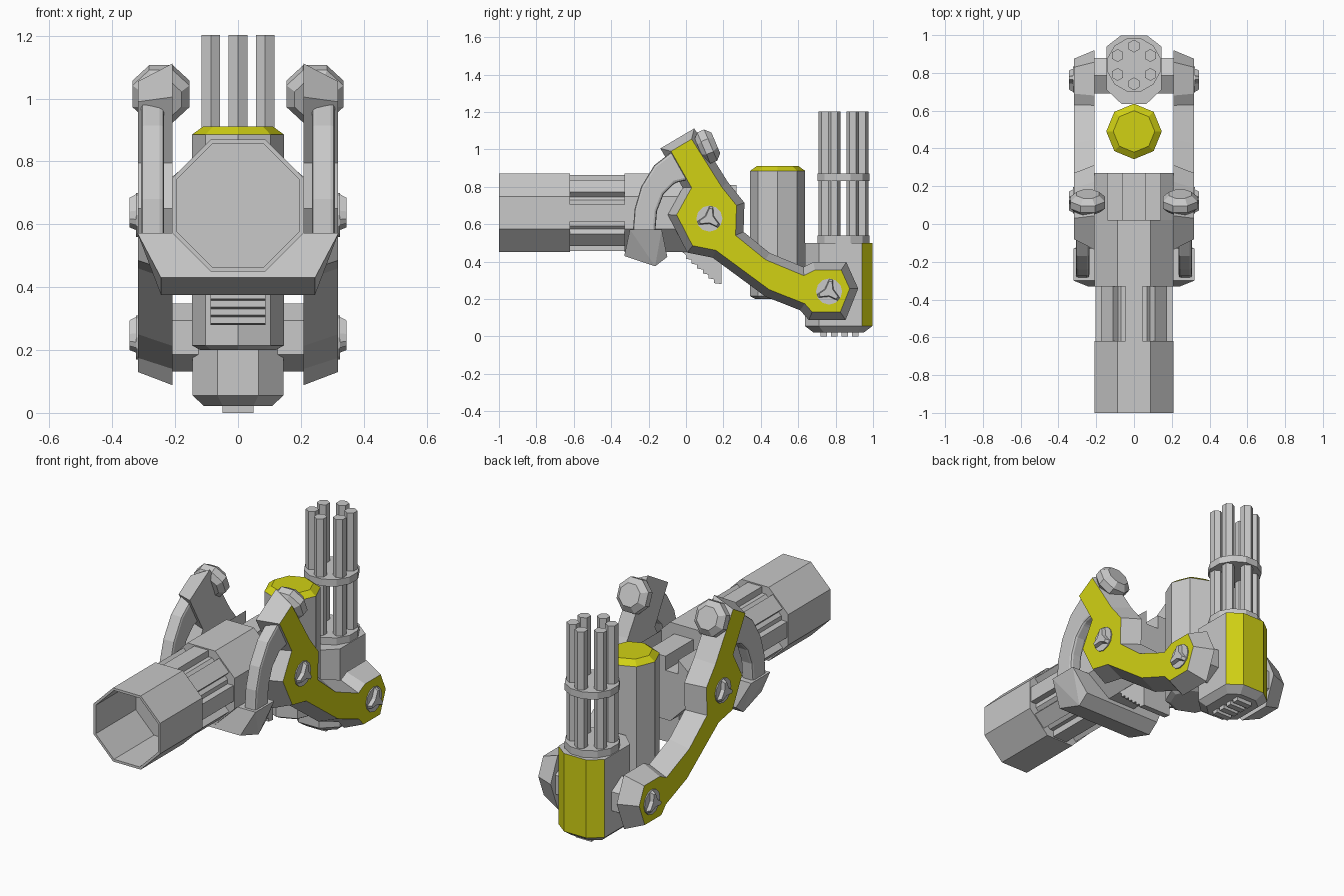
import bpy, bmesh
from math import sin, cos, pi
from mathutils import Vector

cube = bpy.data.objects.get("Cube")
if cube:
    bpy.data.objects.remove(cube, do_unlink=True)


def material(name, colour):
    m = bpy.data.materials.new(name)
    m.use_nodes = True
    m.diffuse_color = colour
    m.node_tree.nodes["Principled BSDF"].inputs["Base Color"].default_value = colour
    return m


GREY = material("light grey", (0.58, 0.58, 0.58, 1))
YELLOW = material("mustard yellow", (0.64, 0.64, 0.007, 1))


def finish(name, bm, painted=None, base=GREY):
    """Turn a bmesh into an object; faces passing the painted rule become yellow."""
    bmesh.ops.recalc_face_normals(bm, faces=bm.faces)
    bm.normal_update()
    if painted:
        for f in bm.faces:
            f.material_index = int(painted(f))
    mesh = bpy.data.meshes.new(name)
    bm.to_mesh(mesh)
    bm.free()
    mesh.materials.append(base)
    if painted:
        mesh.materials.append(YELLOW)
    ob = bpy.data.objects.new(name, mesh)
    bpy.context.collection.objects.link(ob)
    return ob


def loft(name, rings, painted=None, base=GREY):
    """Skin equal-length rings of points and cap both ends."""
    bm = bmesh.new()
    loops = [[bm.verts.new(p) for p in ring] for ring in rings]
    n = len(loops[0])
    for a, b in zip(loops, loops[1:]):
        for i in range(n):
            j = (i + 1) % n
            bm.faces.new((a[i], a[j], b[j], b[i]))
    bm.faces.new(loops[0])
    bm.faces.new(loops[-1])
    return finish(name, bm, painted, base)


def lathe(name, profile, sides, centre, axis, phase=0.0, painted=None, base=GREY):
    """Profile of (radius, height) turned around an axis."""
    turn = Vector(axis).to_track_quat("Z", "Y")
    rings = []
    for r, h in profile:
        ring = []
        for k in range(sides):
            a = phase + 2 * pi * k / sides
            ring.append(Vector(centre) + turn @ Vector((r * cos(a), r * sin(a), h)))
        rings.append(ring)
    return loft(name, rings, painted, base)


def hull(name, points):
    bm = bmesh.new()
    for p in points:
        bm.verts.new(p)
    bmesh.ops.convex_hull(bm, input=bm.verts)
    return finish(name, bm)


def box(name, lo, hi):
    return hull(name, [(x, y, z) for x in (lo[0], hi[0])
                       for y in (lo[1], hi[1]) for z in (lo[2], hi[2])])


def grow(points, d):
    """Mitred outward offset of a clockwise outline."""
    pts = [Vector(p) for p in points]
    out = []
    for i, p in enumerate(pts):
        e1 = (p - pts[i - 1]).normalized()
        e2 = (pts[(i + 1) % len(pts)] - p).normalized()
        n1, n2 = Vector((-e1.y, e1.x)), Vector((-e2.y, e2.x))
        out.append(p + (n1 + n2) * d / (1 + n1.dot(n2)))
    return out


# Main cannon: hollow muzzle, ribbed neck, body
BORE = (0, 0, 0.66)
OCT = pi / 8
lathe("muzzle", [(0.227, -0.62), (0.227, -1), (0.212, -1), (0.212, -0.64)],
      8, BORE, (0, 1, 0), OCT)
lathe("neck_core", [(0.18, -0.64), (0.18, -0.3)], 8, BORE, (0, 1, 0), OCT)
for k in range(8):
    a = k * pi / 4
    out, side = Vector((cos(a), 0, sin(a))), Vector((-sin(a), 0, cos(a)))
    hull(f"neck_rib_{k + 1}", [Vector(BORE) + out * r + side * s + Vector((0, y, 0))
                               for r in (0.14, 0.203) for s in (-0.045, 0.045)
                               for y in (-0.63, -0.31)])
lathe("cannon_body", [(0.227, -0.33), (0.227, 0.02)], 8, BORE, (0, 1, 0), OCT)

# Rear of the body, with two long grooves along the top
half = [(0.06, 0.81), (0.06, 0.73), (0.14, 0.73), (0.14, 0.81),
        (0.21, 0.75), (0.21, 0.57), (0.09, 0.45)]
outline = half + [(-x, z) for x, z in reversed(half)]
loft("body_rear", [[(x, y, z) for x, z in outline] for y in (0.02, 0.27)])

# Stepped grip under the body
steps = [(0.19, 0.46), (0.19, 0.28)]
for k in range(6):
    y, z = 0.15 - 0.03 * k, 0.285 + 0.026 * k
    steps += [(y, z), (y, z + 0.02)]
steps.append((-0.03, 0.46))
loft("stepped_grip", [[(x, y, z) for y, z in steps] for x in (-0.088, 0.088)])

# Wedge-shaped bumper below the cannon
hull("bumper", [(s * x, y, z) for s in (-1, 1) for x, y, z in (
    (0.245, -0.33, 0.43), (0.245, -0.165, 0.375), (0.245, -0.10, 0.425),
    (0.32, -0.30, 0.572), (0.32, -0.13, 0.572))])

# Canister with a painted cap
lathe("canister", [(0.12, 0.2), (0.147, 0.215), (0.147, 0.885), (0.11, 0.912)],
      8, (0, 0.49, 0), (0, 0, 1), 0, lambda f: f.calc_center_median().z > 0.89)

# Rotary gun housing, painted at the back
plan = [(0.065, 0.635), (0.145, 0.71), (0.145, 0.94), (0.07, 0.998)]
plan += [(-x, y) for x, y in reversed(plan)]
loft("gun_housing",
     [[(x * s, 0.815 + (y - 0.815) * s, z) for x, y in plan]
      for s, z in ((0.75, 0.022), (1, 0.056), (1, 0.5))],
     lambda f: f.normal.y > 0.4 and abs(f.normal.z) < 0.2)
for k in range(4):
    y = 0.72 + 0.056 * k
    box(f"bottom_slat_{k + 1}", (-0.05, y, 0), (0.05, y + 0.035, 0.03))

# Rotary barrels and their rings
GUN = (0, 0.842, 0)
lathe("barrel_base", [(0.145, 0.49), (0.145, 0.54)], 12, GUN, (0, 0, 1), pi / 12)
lathe("barrel_ring", [(0.145, 0.832), (0.145, 0.872)], 12, GUN, (0, 0, 1), pi / 12)
for k in range(6):
    a = pi / 6 + k * pi / 3
    lathe(f"gun_barrel_{k + 1}", [(0.034, 0.53), (0.034, 1.203)], 6,
          (0.1 * cos(a), GUN[1] + 0.1 * sin(a), 0), (0, 0, 1), pi / 6)

# Cross bar joining the arms through the housing
lathe("cross_bar", [(0.108, -0.24), (0.108, 0.24)], 6, (0, 0.785, 0.24), (1, 0, 0), pi / 6)

# Arms, struts, knobs and pivots on both sides
ARM = [(-0.08, 0.99), (0.03, 1.055), (0.19, 0.80), (0.27, 0.70), (0.265, 0.54),
       (0.425, 0.41), (0.63, 0.325), (0.69, 0.355), (0.83, 0.355), (0.875, 0.255),
       (0.825, 0.13), (0.675, 0.13), (0.635, 0.175), (0.445, 0.25), (0.16, 0.46),
       (0.035, 0.485), (-0.05, 0.65), (0.03, 0.795)]
STRUT = [(0.0, 0.995), (-0.08, 0.985), (-0.17, 0.915), (-0.24, 0.80), (-0.275, 0.68),
         (-0.285, 0.55), (-0.165, 0.55), (-0.155, 0.67), (-0.12, 0.76), (-0.06, 0.82),
         (0.02, 0.84)]
for s, side in ((1, "left"), (-1, "right")):
    loft(f"{side}_arm",
         [[(s * 0.208, y, z) for y, z in grow(ARM, 0.042)],
          [(s * 0.318, y, z) for y, z in ARM]],
         lambda f: f.normal.x * s > 0.95)
    strut = loft(f"{side}_strut", [[(s * x, y, z) for y, z in STRUT] for x in (0.235, 0.308)])
    bevel = strut.modifiers.new("soft edges", "BEVEL")
    bevel.width = 0.014
    bevel.segments = 2
    lathe(f"{side}_knob", [(0.07, -0.05), (0.098, -0.025), (0.098, 0.015), (0.065, 0.045)],
          8, (s * 0.245, 0.118, 1.017), (0, 0.92, 0.39), OCT)
    for y, z, joint in ((0.125, 0.63, "upper"), (0.765, 0.24, "lower")):
        lathe(f"{side}_{joint}_pivot", [(0.07, 0.29), (0.07, 0.324)], 12,
              (0, y, z), (s, 0, 0))
        # Three-lobed fastener
        rings = []
        for x, size in ((0.32, 1), (0.345, 0.8)):
            ring = []
            for k in range(9):
                a = pi / 2 + (k // 3) * 2 * pi / 3 + (k % 3 - 1) * 0.3
                r = 0.068
                if k % 3 == 2:
                    a, r = a + 0.75, 0.028
                ring.append((s * x, y + r * size * cos(a), z + r * size * sin(a)))
            rings.append(ring)
        loft(f"{side}_{joint}_fastener", rings)
